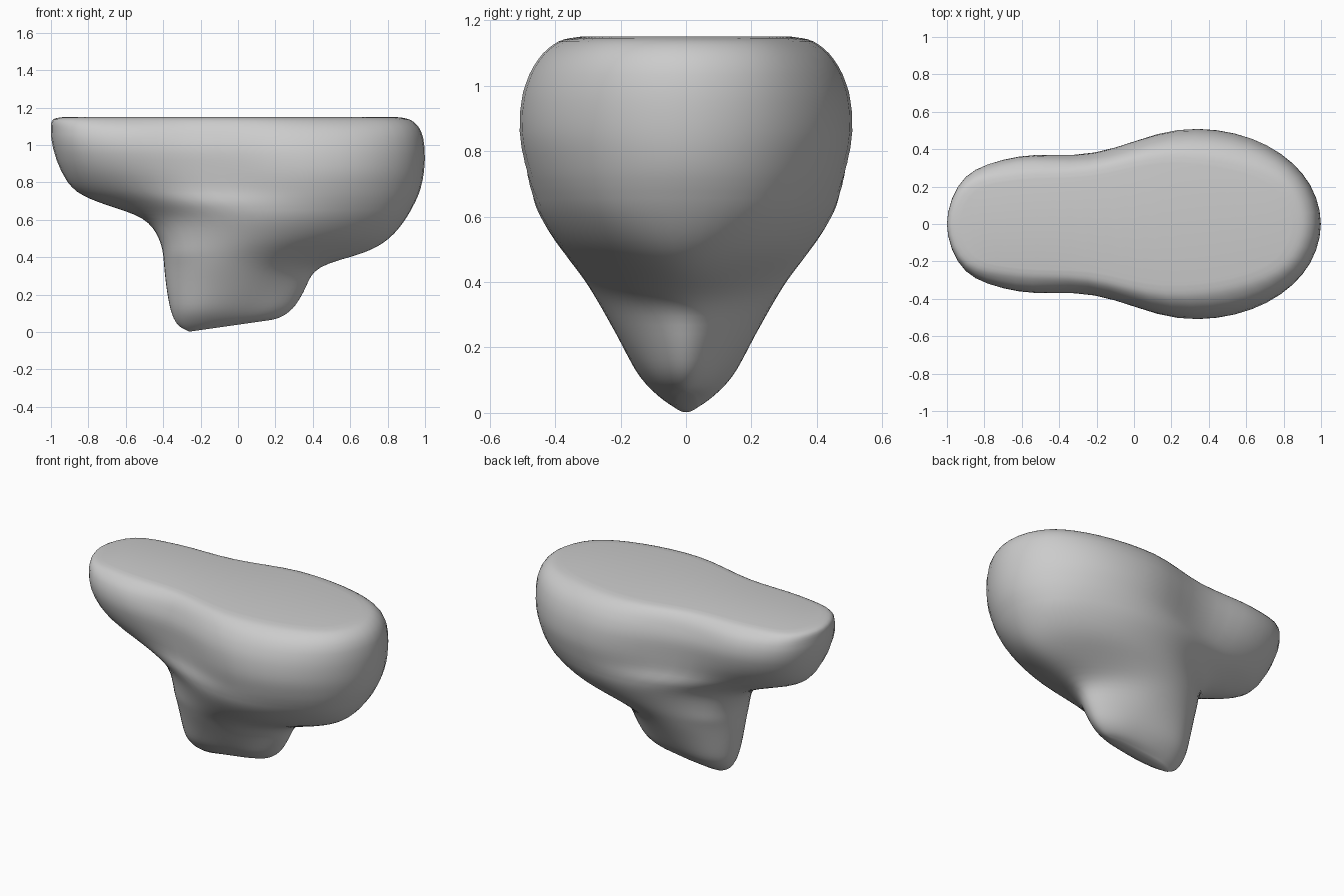
import bpy, bmesh, math

if "Cube" in bpy.data.objects:
    bpy.data.objects.remove(bpy.data.objects["Cube"])

# Horizontal slices, bottom to top:
# z at left end, z at right end, x min, x max, six half-widths from left to right
SLICES = [
    (.002, .065, -.26, .18, .015, .03, .03, .025, .02, .01),
    (.04, .085, -.325, .24, .045, .08, .088, .08, .065, .035),
    (.12, .14, -.365, .31, .085, .145, .155, .135, .105, .055),
    (.24, .24, -.388, .37, .105, .185, .215, .20, .14, .07),
    (.35, .35, -.40, .43, .13, .225, .275, .265, .185, .085),
    (.42, .42, -.408, .68, .17, .27, .325, .295, .19, .09),
    (.50, .50, -.43, .82, .17, .295, .38, .375, .285, .15),
    (.61, .61, -.51, .91, .15, .305, .435, .455, .36, .215),
    (.68, .70, -.72, .96, .11, .275, .42, .487, .41, .24),
    (.75, .77, -.875, .985, .15, .285, .375, .50, .44, .255),
    (.86, .86, -.95, 1.0, .215, .335, .372, .51, .46, .268),
    (.98, .98, -.99, 1.0, .25, .362, .378, .497, .45, .268),
    (1.08, 1.08, -1.0, .975, .245, .34, .35, .45, .41, .252),
    (1.135, 1.135, -.99, .92, .215, .285, .305, .39, .35, .225),
]
# Rim of the flat top: the last slice drawn in a little
SLICES.append((1.15, 1.15, -.93, .84, *(w * .83 for w in SLICES[-1][4:])))


def spline(a, b, c, d, t):
    """Catmull-Rom point between b and c."""
    return tuple(.5 * (2*q + (r-p)*t + (2*p-5*q+4*r-s)*t*t + (3*q-p-3*r+s)*t**3)
                 for p, q, r, s in zip(a, b, c, d))


def outline(zl, zr, x0, x1, *widths):
    """Closed smooth outline of one slice, mirrored in y."""
    w = (0, *widths, 0)
    half = []
    for k in range(8):
        u = (1 - math.cos(math.pi * k / 7)) / 2
        half.append((x0 + (x1 - x0) * u, w[k], zl + (zr - zl) * u))
    pts = half + [(x, -y, z) for x, y, z in half[-2:0:-1]]
    n = len(pts)
    return [spline(pts[i-1], pts[i], pts[(i+1) % n], pts[(i+2) % n], j / 4)
            for i in range(n) for j in range(4)]


# Smooth loft through the slices
rings = [outline(*s) for s in SLICES]
last = len(rings) - 1
loft = []
for i in range(last):
    for j in range(4):
        loft.append([spline(*q, j / 4) for q in zip(rings[max(i-1, 0)], rings[i],
                                                    rings[i+1], rings[min(i+2, last)])])
loft.append(rings[-1])

bm = bmesh.new()
rows = [[bm.verts.new(p) for p in ring] for ring in loft]
n = len(rows[0])
for a, b in zip(rows, rows[1:]):
    for i in range(n):
        k = (i + 1) % n
        bm.faces.new((a[i], a[k], b[k], b[i]))

# Flat top and narrow base, bridged straight across
for ring in (rows[0], rows[-1]):
    for i in range(n // 2):
        quad = [ring[i], ring[i+1], ring[(n-i-1) % n], ring[(n-i) % n]]
        bm.faces.new(list(dict.fromkeys(quad)))

# Relax the middle, in a narrowing band, so the lobes blend into the stem
for k in range(8):
    band = [v for row in rows[3 + k:46 - 2 * k] for v in row]
    bmesh.ops.smooth_vert(bm, verts=band, factor=.5,
                          use_axis_x=True, use_axis_y=True, use_axis_z=True)

bmesh.ops.recalc_face_normals(bm, faces=bm.faces)
for f in bm.faces:
    f.smooth = True
mesh = bpy.data.meshes.new("rounded_body")
bm.to_mesh(mesh)
bm.free()
body = bpy.data.objects.new("rounded_body", mesh)
bpy.context.collection.objects.link(body)
